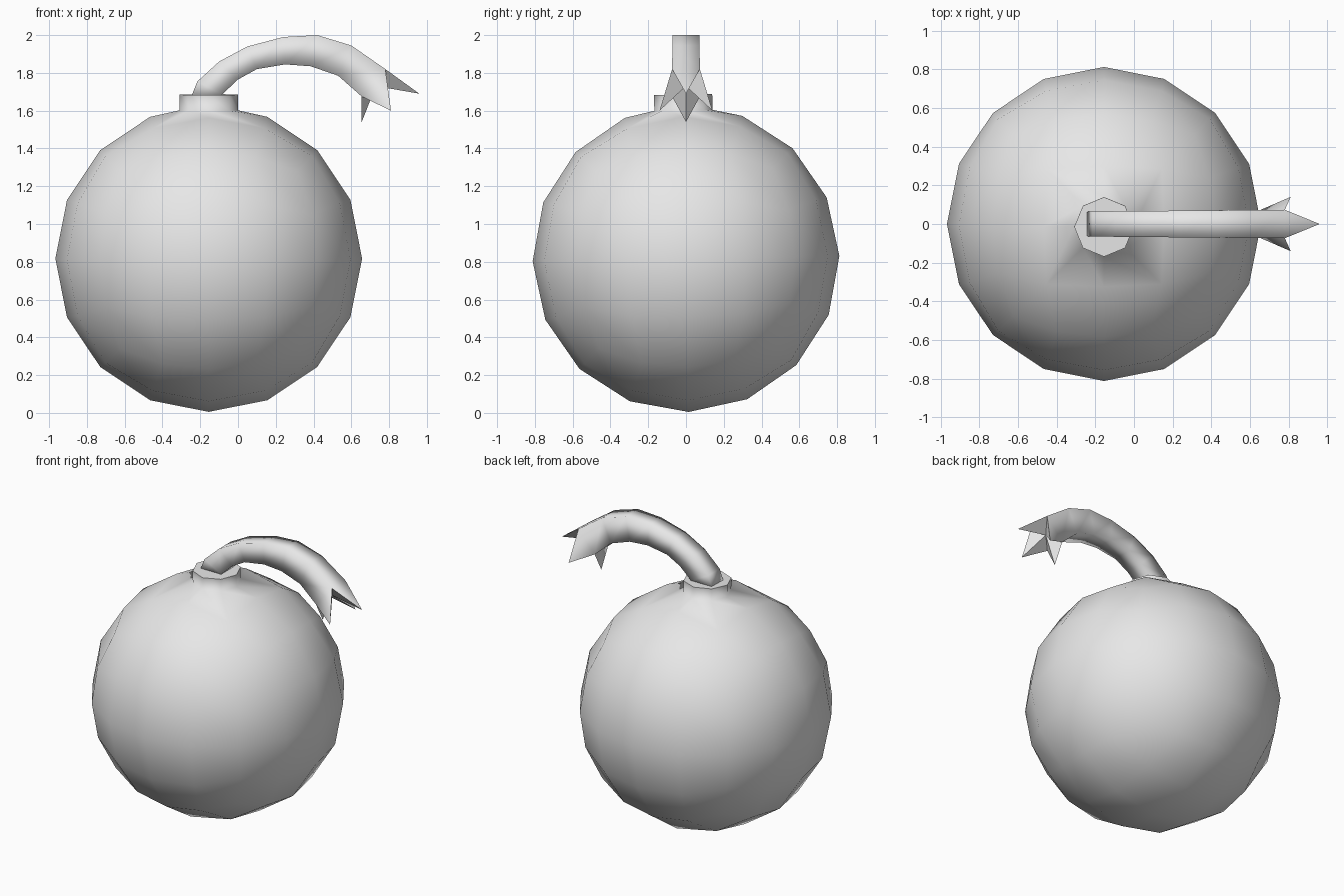
import bpy, bmesh
from math import atan2, cos, sin, pi, radians

cube = bpy.data.objects.get("Cube")
if cube:
    bpy.data.objects.remove(cube, do_unlink=True)

grey = bpy.data.materials.new("plain grey")
grey.use_nodes = True
COLOR = (0.8, 0.8, 0.8, 1)
grey.diffuse_color = COLOR
grey.node_tree.nodes["Principled BSDF"].inputs["Base Color"].default_value = COLOR


def make_object(name, bm, sharp_faces):
    """Smooth mesh with hard edges around the given faces."""
    bmesh.ops.recalc_face_normals(bm, faces=bm.faces)
    for f in bm.faces:
        f.smooth = True
    for f in sharp_faces:
        for e in f.edges:
            e.smooth = False
    mesh = bpy.data.meshes.new(name)
    bm.to_mesh(mesh)
    bm.free()
    mesh.materials.append(grey)
    ob = bpy.data.objects.new(name, mesh)
    bpy.context.collection.objects.link(ob)
    return ob


# Round body: a cube subdivided into a ball
RADIUS = 0.812
bm = bmesh.new()
bmesh.ops.create_cube(bm, size=2)
for step in range(2):
    for v in bm.verts:
        v.co.normalize()
    bmesh.ops.subdivide_edges(bm, edges=bm.edges[:], cuts=1, use_grid_fill=True)
for v in bm.verts:
    v.co = v.co.normalized() * RADIUS

# Neck: the top patch is drawn in to an octagon and pulled up
pole = max(bm.verts, key=lambda v: v.co.z)
cap = bmesh.ops.dissolve_faces(bm, faces=list(pole.link_faces))["region"][0]
for height in (0.785, 0.868):
    cap = bmesh.ops.extrude_discrete_faces(bm, faces=[cap])["faces"][0]
    for v in cap.verts:
        a = round(atan2(v.co.y, v.co.x) / (pi / 4)) * pi / 4
        v.co = (0.154 * cos(a), 0.154 * sin(a), height)
body = make_object("bomb_body", bm, [cap])
body.location = (-0.155, 0, 0.817)
body.rotation_euler.x = radians(1)

# Fuse: a square tube, each ring given by its upper and lower edge in x and z
RINGS = [
    ((-0.245, 1.68), (-0.11, 1.66)),
    ((-0.215, 1.755), (-0.085, 1.685)),
    ((-0.10, 1.86), (0.0, 1.765)),
    ((0.05, 1.94), (0.10, 1.82)),
    ((0.24, 1.99), (0.25, 1.845)),
    ((0.42, 2.0), (0.385, 1.835)),
    ((0.60, 1.945), (0.53, 1.785)),
    ((0.78, 1.82), (0.655, 1.675)),
]
bm = bmesh.new()
loops = []
for i, ((ux, uz), (lx, lz)) in enumerate(RINGS):
    w = 0.063 + 0.0015 * i
    corners = [(ux, -w, uz), (ux, w, uz), (lx, w, lz), (lx, -w, lz)]
    loops.append([bm.verts.new(c) for c in corners])
for a, b in zip(loops, loops[1:]):
    for k in range(4):
        n = (k + 1) % 4
        bm.faces.new((a[k], a[n], b[n], b[k]))
bm.faces.new(loops[0])

# Frayed end: one pointed spike per side around a hollow centre
TIPS = [(0.96, 0, 1.69), (0.81, 0.14, 1.60), (0.655, 0, 1.54), (0.81, -0.14, 1.60)]
centre = bm.verts.new((0.73, 0, 1.73))
end = loops[-1]
inner = []
for k, co in enumerate(TIPS):
    a, b, tip = end[k], end[(k + 1) % 4], bm.verts.new(co)
    bm.faces.new((a, b, tip))
    inner.append(bm.faces.new((a, tip, centre)))
    inner.append(bm.faces.new((tip, b, centre)))
make_object("fuse", bm, inner)
